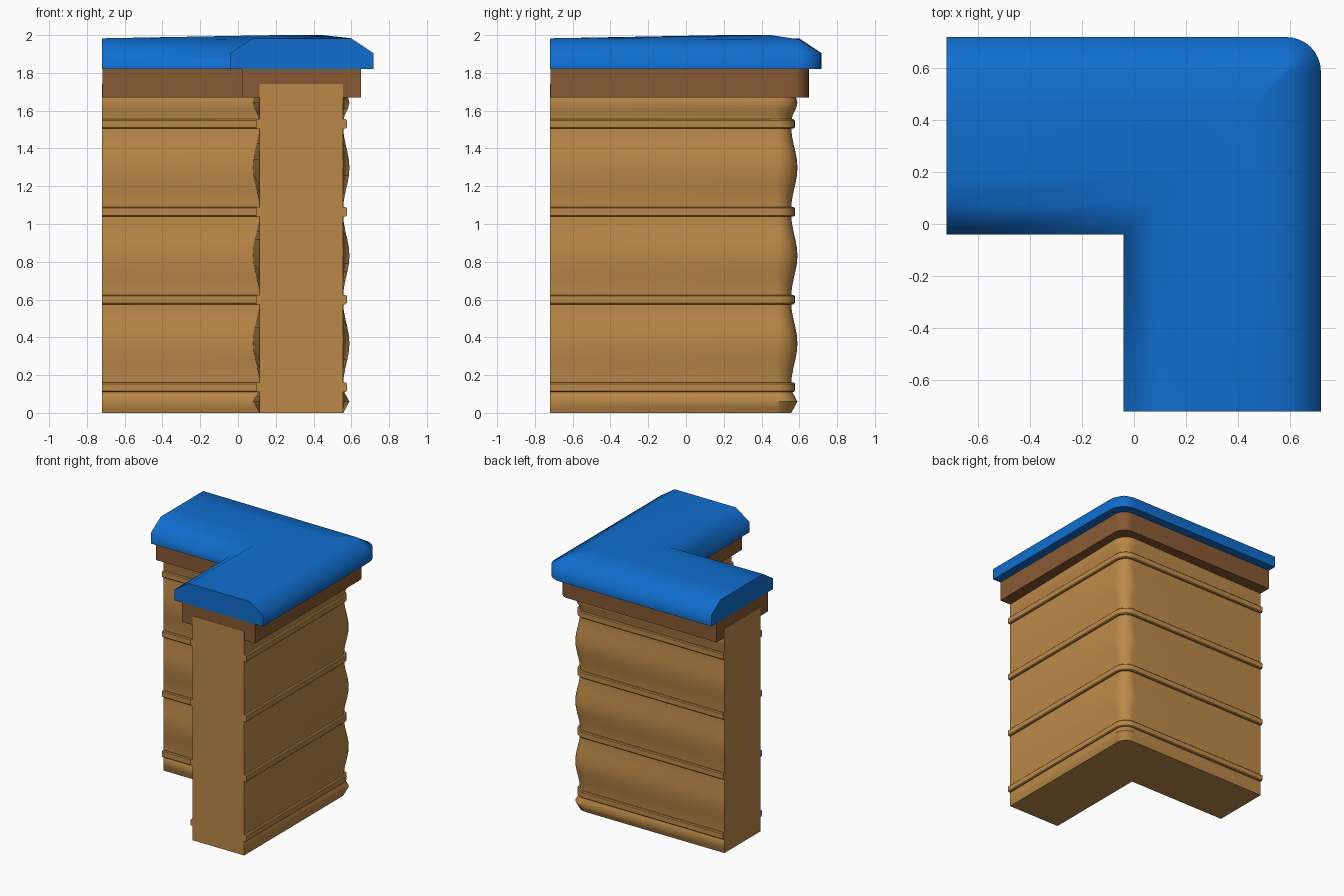
import bpy, bmesh, math

cube = bpy.data.objects.get("Cube")
if cube:
    bpy.data.objects.remove(cube, do_unlink=True)


def material(name, rgb):
    m = bpy.data.materials.new(name)
    m.use_nodes = True
    m.diffuse_color = (*rgb, 1)
    m.node_tree.nodes["Principled BSDF"].inputs["Base Color"].default_value = (*rgb, 1)
    return m


TAN = material("tan_wall", (0.5, 0.25, 0.065))
BROWN = material("brown_beam", (0.24, 0.1, 0.033))
BLUE = material("blue_roof", (0.005, 0.155, 0.62))


def corner_sweep(name, end, corner, centre, mat, reach=0.72, angle=35, steps=8):
    """Sweep a closed (across, height) profile around an L, mitred inside
    and rounded outside about the point (centre, centre)."""
    rings = [[(-reach, d, z) for d, z in end]]
    for i in range(steps + 1):
        a = math.pi / 2 * (1 - i / steps)
        ring = []
        for d, z in corner:
            r = max(d - centre, 0)
            base = min(d, centre)
            ring.append((base + r * math.cos(a), base + r * math.sin(a), z))
        rings.append(ring)
    rings.append([(d, -reach, z) for d, z in end])

    bm = bmesh.new()
    rows = [[bm.verts.new(p) for p in ring] for ring in rings]
    n = len(end)
    for a, b in zip(rows, rows[1:]):
        for i in range(n):
            j = (i + 1) % n
            bm.faces.new((a[i], a[j], b[j], b[i]))
    bm.faces.new(rows[0])
    bm.faces.new(rows[-1])
    bmesh.ops.remove_doubles(bm, verts=bm.verts, dist=0.0001)
    bmesh.ops.recalc_face_normals(bm, faces=bm.faces)
    mesh = bpy.data.meshes.new(name)
    bm.to_mesh(mesh)
    bm.free()
    mesh.materials.append(mat)
    obj = bpy.data.objects.new(name, mesh)
    bpy.context.collection.objects.link(obj)
    bpy.ops.object.select_all(action='DESELECT')
    obj.select_set(True)
    bpy.context.view_layer.objects.active = obj
    bpy.ops.object.shade_smooth_by_angle(angle=math.radians(angle))
    return obj


# Wall: flat at both ends, swelling between the bands towards the corner
IN, OUT, SWELL = 0.113, 0.557, 0.033
levels = [(0.0, 0.0)]
for low, high, steps in ((0, 0.12, 4), (0.15, 0.585, 10), (0.615, 1.05, 10),
                         (1.08, 1.515, 10), (1.545, 1.74, 6)):
    for i in range(0 if low else 1, steps + 1):
        t = i / steps
        levels.append((low + (high - low) * t,
                       SWELL * (1 - math.cos(2 * math.pi * t)) / 2))
flat = [(OUT, z) for z, s in levels] + [(IN, z) for z, s in reversed(levels)]
wavy = [(OUT + s, z) for z, s in levels] + [(IN - s, z) for z, s in reversed(levels)]
corner_sweep("wall", flat, wavy, 0.48, TAN, angle=50)

# Four raised bands with softened edges
for k, z in enumerate((0.135, 0.6, 1.065, 1.53)):
    a, b, h, c = 0.096, 0.576, 0.025, 0.006
    band = [(a, z - h + c), (a + c, z - h), (b - c, z - h), (b, z - h + c),
            (b, z + h - c), (b - c, z + h), (a + c, z + h), (a, z + h - c)]
    corner_sweep(f"band_{k + 1}", band, band, 0.48, TAN, reach=0.719)

# Beam under the roof
beam = [(0.02, 1.67), (0.65, 1.67), (0.65, 1.825), (0.02, 1.825)]
corner_sweep("beam", beam, beam, 0.56, BROWN, reach=0.718)

# Roof cap, a little higher at the corner
eave, shoulder, ridge_end, ridge = 1.82, 1.905, 1.983, 2.0
across = (-0.04, -0.04, 0.08, 0.2, 0.45, 0.6, 0.717, 0.717)
end_z = (eave, shoulder, ridge_end, ridge_end, ridge_end, ridge_end, shoulder, eave)
mid_z = (eave, shoulder, 1.977, ridge, ridge, 1.977, shoulder, eave)
corner_sweep("roof", list(zip(across, end_z)), list(zip(across, mid_z)),
             0.585, BLUE, reach=0.719, angle=60)
